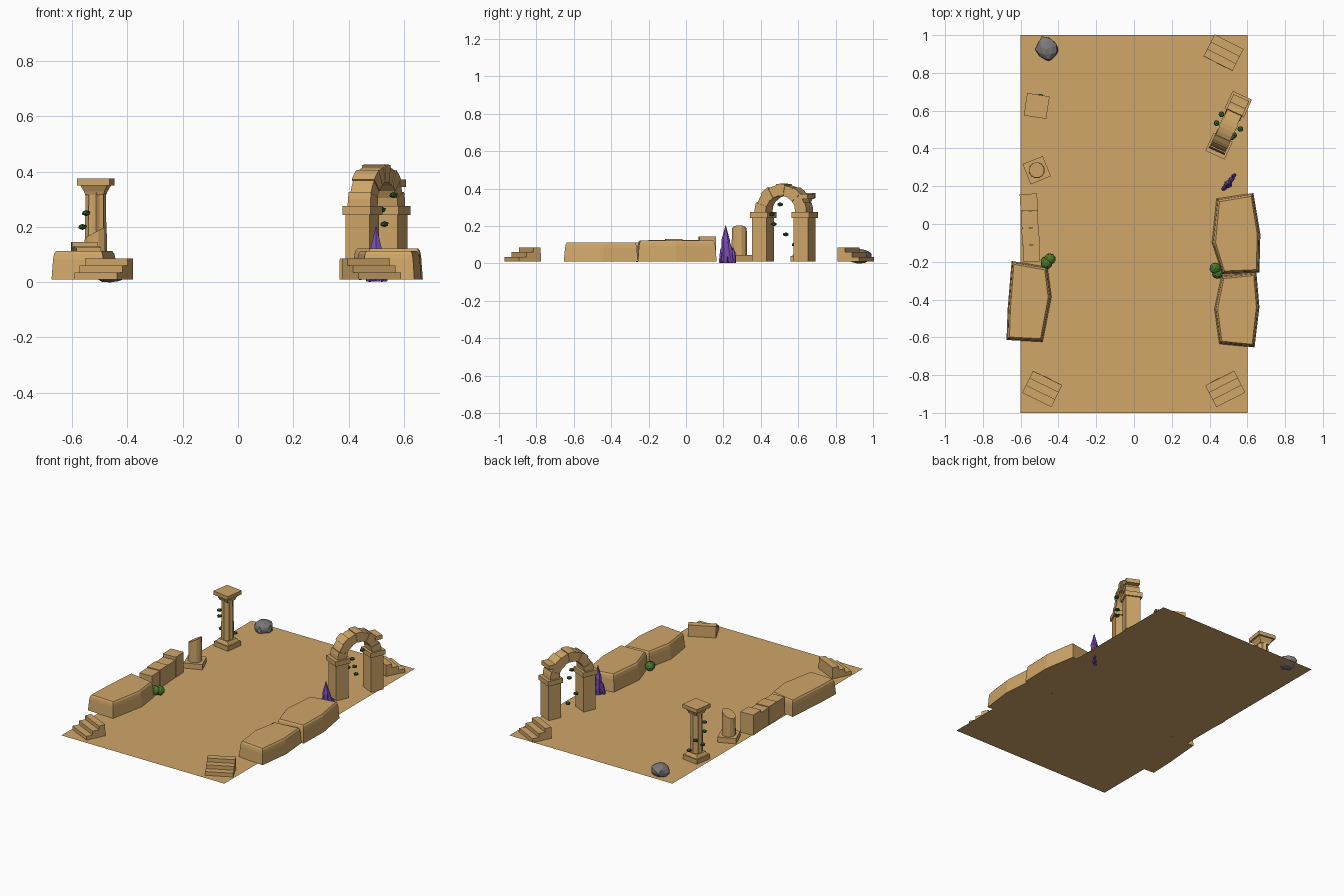
import bpy, bmesh, math, random
from math import sin, cos, pi, radians
from mathutils import Matrix, Vector

random.seed(4)
if "Cube" in bpy.data.objects:
    bpy.data.objects.remove(bpy.data.objects["Cube"], do_unlink=True)

GROUND = 0.01


def material(name, rgb):
    m = bpy.data.materials.new(name)
    m.use_nodes = True
    color = (*rgb, 1)
    m.diffuse_color = color
    bsdf = next(n for n in m.node_tree.nodes if n.type == 'BSDF_PRINCIPLED')
    bsdf.inputs["Base Color"].default_value = color
    return m


sand = material("sandstone", (0.63, 0.385, 0.14))
grey = material("grey rock", (0.2, 0.19, 0.19))
purple = material("purple crystal", (0.2, 0.08, 0.48))
green = material("bush green", (0.075, 0.19, 0.025))
ivy = material("ivy green", (0.025, 0.1, 0.02))


def finish(bm, name, mat, matrix):
    bmesh.ops.recalc_face_normals(bm, faces=bm.faces)
    me = bpy.data.meshes.new(name)
    bm.to_mesh(me)
    bm.free()
    me.materials.append(mat)
    ob = bpy.data.objects.new(name, me)
    ob.matrix_world = matrix
    bpy.context.collection.objects.link(ob)
    return ob


def loft(name, rings, mat, matrix=Matrix()):
    """Skin a stack of equal-length rings and cap both ends."""
    bm = bmesh.new()
    rows = [[bm.verts.new(p) for p in ring] for ring in rings]
    n = len(rows[0])
    for a, b in zip(rows, rows[1:]):
        for i in range(n):
            j = (i + 1) % n
            bm.faces.new((a[i], a[j], b[j], b[i]))
    bm.faces.new(rows[0][::-1])
    bm.faces.new(rows[-1])
    return finish(bm, name, mat, matrix)


def place(x, y, z=0.0, turn=0.0):
    return Matrix.Translation((x, y, z)) @ Matrix.Rotation(radians(turn), 4, 'Z')


def rect(w, d, z, x=0.0, y=0.0):
    return [(x + sx * w / 2, y + sy * d / 2, z) for sx, sy in ((-1, -1), (1, -1), (1, 1), (-1, 1))]


def block(name, w, d, z0, z1, matrix, x=0.0, y=0.0):
    return loft(name, [rect(w, d, z0, x, y), rect(w, d, z1, x, y)], sand, matrix)


def circle(r, z, n, flute=0.0, slope=0.0):
    ring = []
    for i in range(n):
        a = 2 * pi * (i + 0.5) / n
        k = r - flute * (i % 2)
        ring.append((k * cos(a), k * sin(a), z + slope * k * cos(a)))
    return ring


def blob(name, pos, size, mat, detail=1, jitter=0.0):
    bm = bmesh.new()
    bmesh.ops.create_icosphere(bm, subdivisions=detail, radius=1)
    for v in bm.verts:
        v.co *= 1 + random.uniform(-jitter, jitter)
    return finish(bm, name, mat, Matrix.Translation(pos) @ Matrix.Diagonal((*size, 1)))


# Ground sheet
bm = bmesh.new()
bm.faces.new([bm.verts.new(p) for p in rect(1.2, 2.0, GROUND)])
finish(bm, "ground", sand, Matrix())


# Rounded ledges with a chamfered top
def ledge(name, outline, height):
    c = sum((Vector(p) for p in outline), Vector((0, 0))) / len(outline)

    def ring(kx, ky, z):
        return [(c.x + (x - c.x) * kx, c.y + (y - c.y) * ky, z) for x, y in outline]
    loft(name, [ring(1, 1, GROUND), ring(0.95, 0.97, height - 0.03),
                ring(0.92, 0.95, height - 0.01), ring(0.86, 0.92, height)], sand)


ledge("left_ledge", [(-.648, -.196), (-.458, -.228), (-.437, -.386),
                     (-.484, -.624), (-.675, -.614), (-.669, -.45)], 0.112)
ledge("right_back_ledge", [(.437, .134), (.632, .164), (.669, -.053),
                           (.664, -.257), (.468, -.265), (.413, -.1)], 0.122)
ledge("right_front_ledge", [(.463, -.275), (.648, -.257), (.664, -.44),
                            (.638, -.653), (.452, -.635), (.426, -.45)], 0.112)

# Low wall of four stones
wall = place(-0.55, -0.02, 0, 3)
for i, top in enumerate((0.125, 0.13, 0.125, 0.145)):
    block("low_wall_stone", 0.088 + 0.004 * (i % 2), 0.089, GROUND, top, wall, y=-0.135 + 0.09 * i)

# Three-step stairs
for side, pos in (("front_left", (-.486, -.873, 0, -26)), ("front_right", (.483, -.873, 0, 27)),
                  ("back_right", (.474, .907, 0, 153))):
    m = place(*pos)
    profile = [(-.065, GROUND)]
    for s in range(3):
        z = GROUND + 0.025 * (s + 1)
        profile += [(-.065 + .043 * s, z), (-.065 + .043 * (s + 1), z)]
    profile.append((.065, GROUND))
    loft(side + "_stairs", [[(x, y, z) for y, z in profile] for x in (-.086, .086)], sand, m)

# Tall column with plinth, fluted shaft and flared capital
col = place(-.515, .625, 0, -8.5)
block("column_plinth", .116, .116, GROUND, .04, col)
loft("column_foot", [rect(.1, .1, .04), rect(.078, .078, .06)], sand, col)
loft("column_shaft", [circle(.04, .05, 16, .006), circle(.037, .325, 16, .006)], sand, col)
loft("column_capital", [rect(.066, .066, .315), rect(.075, .075, .328), rect(.1, .1, .352)], sand, col)
block("column_slab", .12, .12, .35, .375, col)

# Broken column, sheared at a slant
stump = place(-.515, .285, 0, 22)
block("stump_plinth", .115, .115, GROUND, .045, stump)
loft("stump_shaft", [circle(.043, .04, 12), circle(.041, .182, 12, 0, .55)], sand,
     place(-.515, .285))

# Archway: two piers with capitals and a ring of wedge stones
arch = place(.501, .523, 0, 65.4)
for s in (-1, 1):
    block("arch_pier", .085, .095, GROUND, .245, arch, x=s * .122)
    block("arch_capital", .104, .112, .243, .275, arch, x=s * .122)
STONES = 9
for i in range(STONES):
    a0, a1 = pi * i / STONES, pi * (i + 1) / STONES
    outer, half = (.152, .045) if i % 2 == 0 else (.145, .041)
    wedge = [(r * cos(a), .274 + r * sin(a)) for r, a in
             ((.088, a0), (outer, a0), (outer, (a0 + a1) / 2), (outer, a1), (.088, a1))]
    loft("arch_stone", [[(u, d, z) for u, z in wedge] for d in (-half, half)], sand, arch)
# One loosened stone on the back shoulder
block("loose_arch_stone", .05, .09, .345, .372, arch, x=.135)

# Ivy leaves on the arch and the tall column
for pos in ((.563, .503, .315), (.52, .46, .262), (.53, .47, .21), (.437, .534, .155), (.463, .58, .1),
            (-.55, .59, .25), (-.563, .61, .2), (-.54, .67, .155), (-.558, .62, .115), (-.495, .675, .08)):
    blob("ivy_leaf", pos, (.017, .017, .011), ivy)

# Bushes beside the ledges
for x, y, z, r in ((-.445, -.186, .04, .03), (-.463, -.21, .045, .03), (-.47, -.197, .032, .024),
                   (.43, -.234, .045, .03), (.443, -.262, .036, .028)):
    blob("bush", (x, y, z), (r, r, r), green, 2, .04)

# Crystal cluster: pointed hexagonal shards
for x, y, h, r, lean, turn in ((.5, .212, .2, .023, 0, 0), (.525, .245, .13, .015, 12, -45),
                               (.472, .185, .115, .015, 14, 135), (.515, .235, .15, .014, 5, -30),
                               (.487, .195, .09, .013, 10, 190), (.535, .26, .085, .011, 12, -60)):
    m = place(x, y, .003, turn) @ Matrix.Rotation(radians(lean), 4, 'X')
    loft("crystal", [circle(r * .65, 0, 6), circle(r, h * .6, 6), circle(.001, h, 6)], purple, m)

# Boulder
rock = blob("boulder", (-.46, .927, .036), (.055, .068, .04), grey, 2, .1)
rock.matrix_world = rock.matrix_world @ Matrix.Rotation(.4, 4, 'Z')
